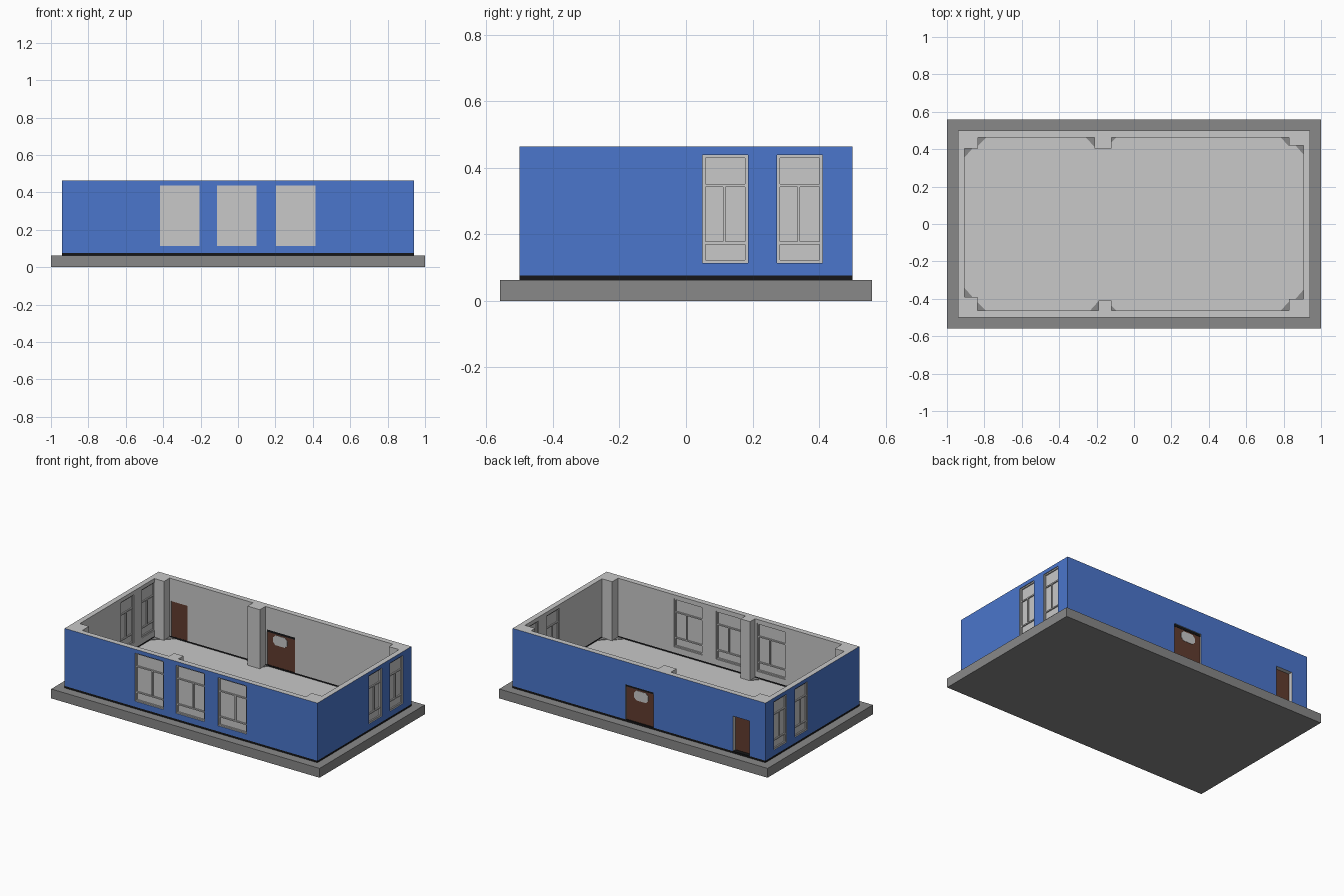
import bpy, bmesh
from mathutils import Vector

if "Cube" in bpy.data.objects:
    bpy.data.objects.remove(bpy.data.objects["Cube"])


def material(name, rgb):
    m = bpy.data.materials.new(name)
    m.diffuse_color = (*rgb, 1)
    m.use_nodes = True
    m.node_tree.nodes["Principled BSDF"].inputs["Base Color"].default_value = m.diffuse_color
    return m


BLUE = material("blue_paint", (0.069, 0.181, 0.604))
LIGHT = material("light_grey", (0.578, 0.578, 0.578))
GREY = material("concrete_grey", (0.246, 0.246, 0.246))
BROWN = material("brown_wood", (0.12, 0.045, 0.028))
BLACK = material("black_trim", (0.008, 0.008, 0.009))


def finish(name, bm, *mats):
    bmesh.ops.recalc_face_normals(bm, faces=bm.faces)
    me = bpy.data.meshes.new(name)
    bm.to_mesh(me)
    bm.free()
    for m in mats:
        me.materials.append(m)
    ob = bpy.data.objects.new(name, me)
    bpy.context.collection.objects.link(ob)
    return ob


def add_box(bm, lo, hi):
    size = [h - l for l, h in zip(lo, hi)]
    mid = [(l + h) / 2 for l, h in zip(lo, hi)]
    for v in bmesh.ops.create_cube(bm, size=1)["verts"]:
        v.co = [c * s + m for c, s, m in zip(v.co, size, mid)]


def boxes(name, items, mat):
    bm = bmesh.new()
    for lo, hi in items:
        add_box(bm, lo, hi)
    return finish(name, bm, mat)


def prism(name, pts, offset, mat):
    bm = bmesh.new()
    f = bm.faces.new([bm.verts.new(p) for p in pts])
    ext = bmesh.ops.extrude_face_region(bm, geom=[f])["geom"]
    for v in ext:
        if isinstance(v, bmesh.types.BMVert):
            v.co += Vector(offset)
    return finish(name, bm, mat)


X, Y = 0.942, 0.5          # outer wall
IX, IY = 0.906, 0.463      # inner wall
Z0, Z1, ZT = 0.063, 0.076, 0.464
WB, WT = 0.114, 0.438      # window sill and head
DT = 0.312                 # door head

# Slab, floor
boxes("slab", [((-1, -0.56, 0), (1, 0.56, Z0))], GREY)
boxes("floor", [((-IX, -IY, Z0), (IX, IY, 0.066))], LIGHT)

# Dark base course under the walls
boxes("base_course", [((-X, -Y, Z0), (X, -IY, Z1)), ((-X, IY, Z0), (X, Y, Z1)),
                      ((-X, -IY, Z0), (-IX, IY, Z1)), ((IX, -IY, Z0), (X, IY, Z1))], BLACK)

# Openings
front_windows = [(-0.418, -0.205), (-0.112, 0.1), (0.202, 0.414)]
side_windows = [(0.05, 0.186), (0.274, 0.41)]
doors = [("main_door", -0.108, 0.1), ("side_door", -0.822, -0.7)]

cuts = [((-IX, -IY, 0), (IX, IY, 1))]
cuts += [((a, -0.6, WB), (b, -0.4, WT)) for a, b in front_windows]
cuts += [((s * 0.95 - 0.1, a, WB), (s * 0.95 + 0.1, b, WT))
         for s in (-1, 1) for a, b in side_windows]
cuts += [((a, 0.4, 0.01), (b, 0.6, DT)) for _, a, b in doors]

# Wall shell, opened by boolean cuts
walls = boxes("walls", [((-X, -Y, Z1), (X, Y, ZT))], BLUE)
walls.data.materials.append(LIGHT)
cutters = []
for lo, hi in cuts:
    c = boxes("cutter", [(lo, hi)], LIGHT)
    c.hide_render = True
    m = walls.modifiers.new("cut", 'BOOLEAN')
    m.operation, m.solver, m.object = 'DIFFERENCE', 'EXACT', c
    cutters.append(c)
dg = bpy.context.evaluated_depsgraph_get()
cut_mesh = bpy.data.meshes.new_from_object(walls.evaluated_get(dg))
walls.modifiers.clear()
walls.data = cut_mesh
cut_mesh.materials.clear()
cut_mesh.materials.append(BLUE)
cut_mesh.materials.append(LIGHT)
for p in cut_mesh.polygons:      # blue only on the outer skin
    c = p.center
    outer = (abs(c.x) > X - 0.002 and abs(p.normal.x) > 0.9) or \
            (abs(c.y) > Y - 0.002 and abs(p.normal.y) > 0.9)
    p.material_index = 0 if outer else 1
for c in cutters:
    bpy.data.objects.remove(c)


# Windows: frame bars, sash bars and thin panes
def window(name, axis, depth, a, b, split):
    def span(u0, u1, z0, z1, t):
        if axis == 'x':
            return (u0, depth - t, z0), (u1, depth + t, z1)
        return (depth - t, u0, z0), (depth + t, u1, z1)
    f, t = 0.008, 0.012
    m = a + (b - a) * split
    lo, hi = 0.174, 0.347
    bars = [span(a, a + f, WB, WT, t), span(b - f, b, WB, WT, t),
            span(a + f, b - f, WB, WB + f, t), span(a + f, b - f, WT - f, WT, t),
            span(a + f, b - f, lo - f / 2, lo + f / 2, t),
            span(a + f, b - f, hi - f / 2, hi + f / 2, t),
            span(m - f / 2, m + f / 2, lo + f / 2, hi - f / 2, t)]
    boxes(name + "_frame", bars, LIGHT)
    boxes(name + "_pane", [span(a + f, b - f, WB + f, WT - f, 0.004)], LIGHT)


for i, (a, b) in enumerate(front_windows):
    window(f"front_window_{i + 1}", 'x', -0.481, a, b, 0.58)
for side, s in (("left", -1), ("right", 1)):
    for i, (a, b) in enumerate(side_windows):
        window(f"{side}_window_{i + 1}", 'y', s * 0.924, a, b, 0.48)

# Doors
for name, a, b in doors:
    y0, y1 = (0.466, 0.492) if name == "main_door" else (0.464, 0.472)
    boxes(name, [((a, y0, Z1), (b, y1, DT))], BROWN)
    if name == "main_door":
        # Dark head strip and eight-sided light on both faces
        boxes("main_door_head", [((a, y0 - 0.002, 0.297), (b, y1 + 0.002, DT))], BLACK)
        x0, x1, z0, z1, c = -0.064, 0.042, 0.222, 0.288, 0.018
        oct_pts = [(x0 + c, z0), (x1 - c, z0), (x1, z0 + c), (x1, z1 - c),
                   (x1 - c, z1), (x0 + c, z1), (x0, z1 - c), (x0, z0 + c)]
        for tag, y in (("inside", y0 - 0.002), ("outside", y1)):
            prism(f"main_door_glass_{tag}", [(x, y, z) for x, z in oct_pts], (0, 0.002, 0), LIGHT)

# Columns: x range, y range against the walls
columns = [("back_left", -IX, -0.834, 0.404, IY), ("back_right", 0.83, IX, 0.42, IY),
           ("front_left", -IX, -0.837, -IY, -0.39), ("front_right", 0.83, IX, -IY, -0.4),
           ("back_middle", -0.212, -0.12, 0.404, IY), ("front_middle", -0.19, -0.12, -IY, -0.41)]
for name, x0, x1, y0, y1 in columns:
    boxes(name + "_column", [((x0, y0, Z0), (x1, y1, ZT))], LIGHT)
    # Triangular floor corners where column meets wall
    sy = 1 if y1 > 0 else -1
    wall_y, face_y = sy * IY, (y0 if sy > 0 else y1)
    tris = []
    if x0 > -IX:
        tris.append((x0, wall_y, -0.045, -sy * 0.05))
    if x1 < IX:
        k = 0.025 if "middle" in name else 0.045
        tris.append((x1, wall_y, k, -sy * k))
    if "middle" not in name:
        sx = 1 if x1 > 0 else -1
        tris.append((sx * IX, face_y, -sx * 0.042, -sy * 0.048))
    for i, (x, y, dx, dy) in enumerate(tris):
        prism(f"{name}_floor_corner_{i + 1}", [(x, y, Z0), (x + dx, y, Z0), (x, y + dy, Z0)],
              (0, 0, 0.006), GREY)
